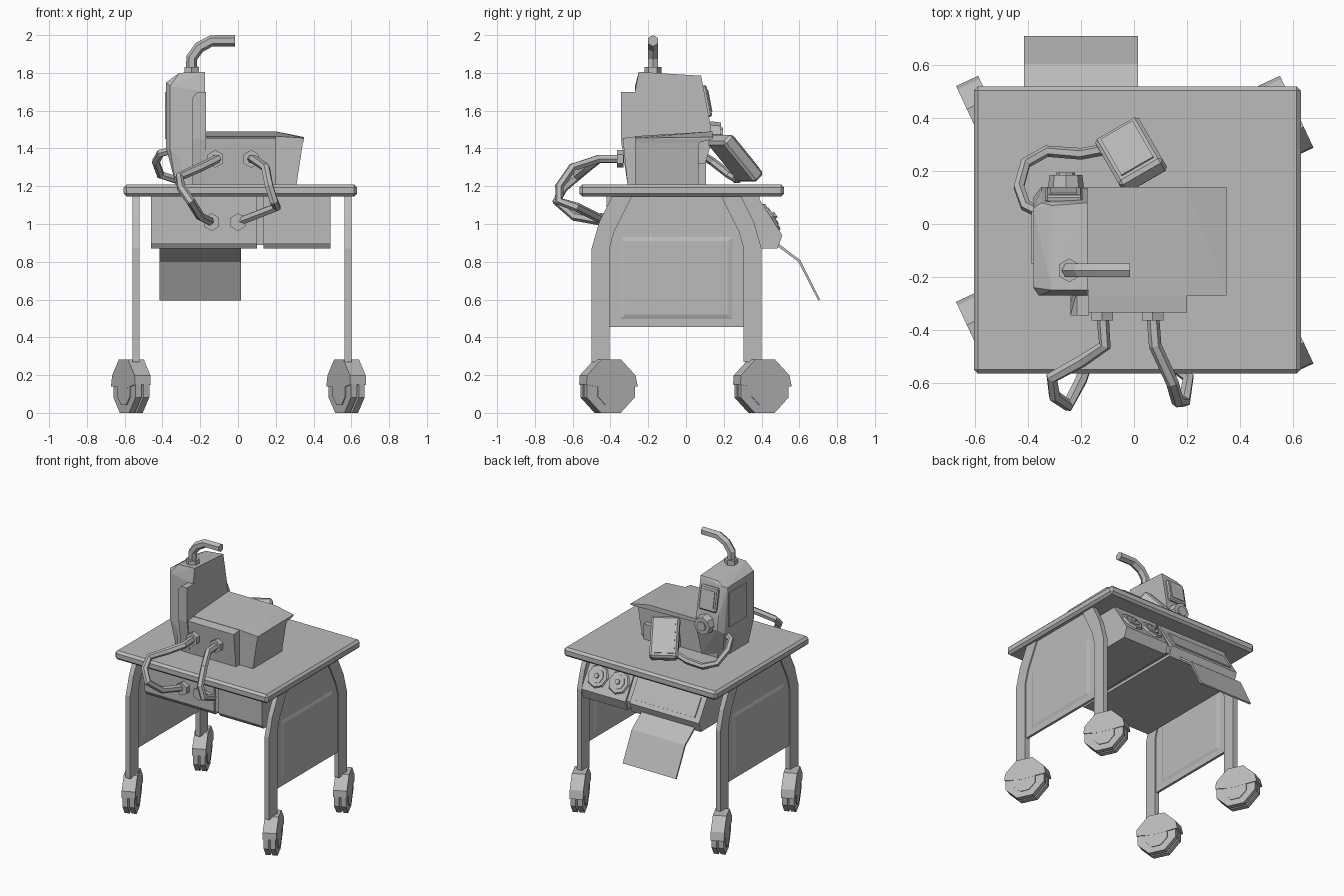
import bpy, bmesh, math
from mathutils import Vector, Matrix

if "Cube" in bpy.data.objects:
    bpy.data.objects.remove(bpy.data.objects["Cube"], do_unlink=True)

grey = bpy.data.materials.new("plain grey")
grey.use_nodes = True
grey.diffuse_color = (0.5, 0.5, 0.5, 1)
grey.node_tree.nodes["Principled BSDF"].inputs["Base Color"].default_value = (0.5, 0.5, 0.5, 1)


def add(name, bm, matrix=Matrix(), bevel=0):
    bmesh.ops.recalc_face_normals(bm, faces=bm.faces)
    mesh = bpy.data.meshes.new(name)
    bm.to_mesh(mesh)
    bm.free()
    mesh.materials.append(grey)
    ob = bpy.data.objects.new(name, mesh)
    ob.matrix_world = matrix
    bpy.context.scene.collection.objects.link(ob)
    if bevel:
        mod = ob.modifiers.new("bevel", "BEVEL")
        mod.width, mod.segments = bevel, 1
    return ob


def hull(name, points, matrix=Matrix()):
    bm = bmesh.new()
    for p in points:
        bm.verts.new(p)
    bmesh.ops.convex_hull(bm, input=bm.verts)
    bmesh.ops.dissolve_limit(bm, angle_limit=0.03, verts=bm.verts, edges=bm.edges)
    return add(name, bm, matrix)


def box(name, x, y, z, matrix=Matrix(), bevel=0):
    bm = bmesh.new()
    bmesh.ops.create_cube(bm, size=1)
    for v in bm.verts:
        v.co = [(a + b) / 2 + c * (b - a) for (a, b), c in zip((x, y, z), v.co)]
    return add(name, bm, matrix, bevel)


def prism(name, profile, x0, x1, matrix=Matrix()):
    """Extrude a (y, z) profile along x."""
    bm = bmesh.new()
    face = bm.faces.new([bm.verts.new((x0, y, z)) for y, z in profile])
    new = bmesh.ops.extrude_face_region(bm, geom=[face])["geom"]
    bmesh.ops.translate(bm, vec=(x1 - x0, 0, 0), verts=[g for g in new if isinstance(g, bmesh.types.BMVert)])
    return add(name, bm, matrix)


def rod(name, a, b, r, sides=6, r2=None):
    a, b = Vector(a), Vector(b)
    bm = bmesh.new()
    bmesh.ops.create_cone(bm, cap_ends=True, segments=sides, radius1=r,
                          radius2=r if r2 is None else r2, depth=(b - a).length)
    rot = (b - a).to_track_quat("Z", "Y").to_matrix().to_4x4()
    return add(name, bm, Matrix.Translation((a + b) / 2) @ rot)


def tube(name, path, r):
    cu = bpy.data.curves.new(name, "CURVE")
    cu.dimensions = "3D"
    cu.bevel_depth, cu.bevel_resolution, cu.use_fill_caps = r, 1, True
    sp = cu.splines.new("POLY")
    sp.points.add(len(path) - 1)
    for pt, co in zip(sp.points, path):
        pt.co = (*co, 1)
    sp.use_smooth = False
    cu.materials.append(grey)
    ob = bpy.data.objects.new(name, cu)
    bpy.context.scene.collection.objects.link(ob)


# Table top
box("table_top", (-.605, .63), (-.565, .52), (1.145, 1.21), bevel=.016)

# Bent legs and side panels; both mirror about the middle of the frame
MID = -.05
leg = [(.355, .27), (.45, .27), (.45, .87), (.41, 1.01), (.34, 1.15), (.235, 1.15), (.33, .96), (.355, .87)]
half = [(.355, .455), (.355, .87), (.33, .96), (.235, 1.15)]
panel = [(MID + y, z) for y, z in half] + [(MID - y, z) for y, z in reversed(half)]
for side, x in (("right", -.54), ("left", .583)):
    for end, s in (("front", -1), ("rear", 1)):
        prism(f"{side}_{end}_leg", [(MID + s * y, z) for y, z in leg], x - .018, x + .018)
    prism(f"{side}_panel", panel, x - .009, x + .009)
    for s in (-1, 1):
        hull(f"{side}_panel_relief",
             [(x + s * d, MID + a * (.3 - i), c + b * (.22 - i))
              for d, i, c in ((.008, 0, .715), (.016, .025, .715)) for a in (-1, 1) for b in (-1, 1)])


# Casters: twin octagonal wheels under a half hood
def octagon(r, z=.14):
    angles = [math.radians(22.5 + 45 * k) for k in range(8)]
    return [(r * math.cos(a), z + r * math.sin(a)) for a in angles]


for x in (-.565, .575):
    for y in (-.415, .4):
        m = Matrix.Translation((x, y, 0)) @ Matrix.Rotation(math.radians(25), 4, "Z")
        for s in (-1, 1):
            prism("caster_wheel", octagon(.1515), s * .006, s * .04, m)
            prism("caster_hub", octagon(.085, .12), s * .03, s * .045, m)
        hood = octagon(.153)[:4]
        prism("caster_hood", [(.155, .14)] + hood + [(-.145, .15), (-.03, .13)], -.046, .046, m)

# Under-table units with a sloping rear face
unit = [(-.42, 1.15), (-.42, .9), (-.4, .87), (.485, .87), (.51, .94), (.39, 1.13), (.39, 1.15)]
prism("printer_unit", unit, -.46, .1)
prism("dial_unit", unit, .135, .49)
prism("unit_joint", [(-.4, 1.15), (-.4, .89), (.48, .89), (.49, .94), (.38, 1.13)], .09, .14)
slope = Matrix.Translation((.31, .45, 1.035)) @ Matrix.Rotation(math.radians(-57.7), 4, "X")
n = Vector((0, .19, .12)).normalized()
for x in (.395, .225):
    c = Vector((x, .45, 1.035))
    rod("dial_ring", c, c + n * .012, .083, 8, .075)
    rod("dial_face", c, c + n * .018, .05, 8)
    rod("dial_knob", c, c + n * .03, .018, 6)
box("printer_cover", (-.73, -.25), (-.06, .08), (-.01, .008), slope)

# Hanging paper sheet
prism("paper_sheet", [(.48, .885), (.595, .8), (.7, .595), (.71, .6), (.605, .808), (.485, .9)], -.415, .015)

# Device base with overhanging lid
hull("device_base", [(x, y, z) for y0, y1, z, x1 in ((-.27, .065, 1.21, .31), (-.27, .07, 1.44, .345))
                     for x in (-.3, x1) for y in (y0, y1)])
hull("device_lid", [(-.2, -.27, 1.43), (.345, -.27, 1.43), (-.2, .07, 1.43), (.345, .07, 1.43),
                    (-.2, .14, 1.465), (.35, .14, 1.45), (.35, -.27, 1.45), (.35, .14, 1.46), (.35, -.27, 1.455),
                    (-.2, -.27, 1.465), (.2, -.27, 1.465), (-.2, .14, 1.49), (.2, .14, 1.49)])
hull("base_front_block", [(x, y, z) for x in (-.24, .2)
                          for y, z in ((-.31, 1.21), (-.335, 1.455), (-.25, 1.465), (-.25, 1.21))])
box("base_rear_foot", (.0, .27), (.05, .105), (1.21, 1.32))

# Device column
hull("device_column", [(-.33, -.25, 1.21), (-.33, .05, 1.21), (-.175, -.27, 1.21), (-.175, .07, 1.21),
                       (-.36, -.27, 1.4), (-.38, -.24, 1.4), (-.38, .1, 1.42), (-.35, .14, 1.45),
                       (-.175, -.27, 1.45), (-.175, .14, 1.45), (-.175, .125, 1.55), (-.35, .125, 1.55),
                       (-.36, -.27, 1.73), (-.38, -.24, 1.75), (-.38, .06, 1.74), (-.35, .08, 1.75),
                       (-.31, -.25, 1.8), (-.31, .07, 1.775), (-.175, -.25, 1.805), (-.175, .08, 1.785),
                       (-.175, -.27, 1.7)])
hull("column_front_block", [(x, y, z) for x0, y, z in ((-.24, -.31, 1.21), (-.24, -.345, 1.45), (-.24, -.345, 1.67),
                                                       (-.215, -.345, 1.7), (-.215, -.25, 1.7), (-.24, -.25, 1.21))
                            for x in (x0, -.17)])
box("column_side_plate", (-.387, -.375), (-.15, .05), (1.45, 1.7))

# Rear screen, knob and top pipe
tilt = Matrix.Translation((-.265, .106, 1.65)) @ Matrix.Rotation(math.radians(11), 4, "X")
box("screen_frame", (-.07, .07), (-.01, .018), (-.085, .085), tilt, .008)
box("screen", (-.05, .05), (0, .023), (-.06, .06), tilt)
rod("rear_knob", (-.257, .12, 1.475), (-.257, .185, 1.475), .07, 8, .062)
rod("rear_knob_cap", (-.257, .18, 1.475), (-.257, .195, 1.475), .035, 8)
rod("pipe_collar", (-.245, -.175, 1.79), (-.245, -.175, 1.83), .045)
tube("top_pipe", [(-.245, -.175, z) for z in (1.8, 1.88)] +
     [(-.205, -.175, 1.935), (-.14, -.175, 1.97), (-.015, -.175, 1.97)], .03)

# Front cables with hexagonal sockets
cables = [
    [(-.12, -.33, 1.345), (-.11, -.46, 1.345), (-.2, -.52, 1.3), (-.31, -.58, 1.25), (-.3, -.65, 1.19),
     (-.25, -.685, 1.12), (-.2, -.59, 1.04), (-.14, -.42, 1.01)],
    [(.07, -.33, 1.345), (.08, -.46, 1.345), (.145, -.6, 1.3), (.165, -.67, 1.2), (.19, -.67, 1.12),
     (.205, -.58, 1.09), (0, -.42, 1.01)]]
for path in cables:
    tube("front_cable", path, .024)
    for p in (path[0], path[-1]):
        rod("cable_socket", p, (p[0], p[1] - .035, p[2]), .047)

# Leaning handset and its cable
lean = (Matrix.Translation((-.012, .262, 1.35)) @ Matrix.Rotation(math.radians(30), 4, "Z")
        @ Matrix.Rotation(math.radians(-47), 4, "X"))
box("handset", (-.095, .095), (-.145, .145), (-.04, .035), lean, .014)
box("handset_screen", (-.07, .07), (-.115, .115), (.03, .041), lean)
tube("handset_cable", [(-.35, .04, 1.39), (-.41, .07, 1.375), (-.435, .14, 1.33), (-.41, .23, 1.26),
                       (-.33, .275, 1.235), (-.2, .265, 1.235), (-.12, .28, 1.27), (-.06, .28, 1.32)], .022)
